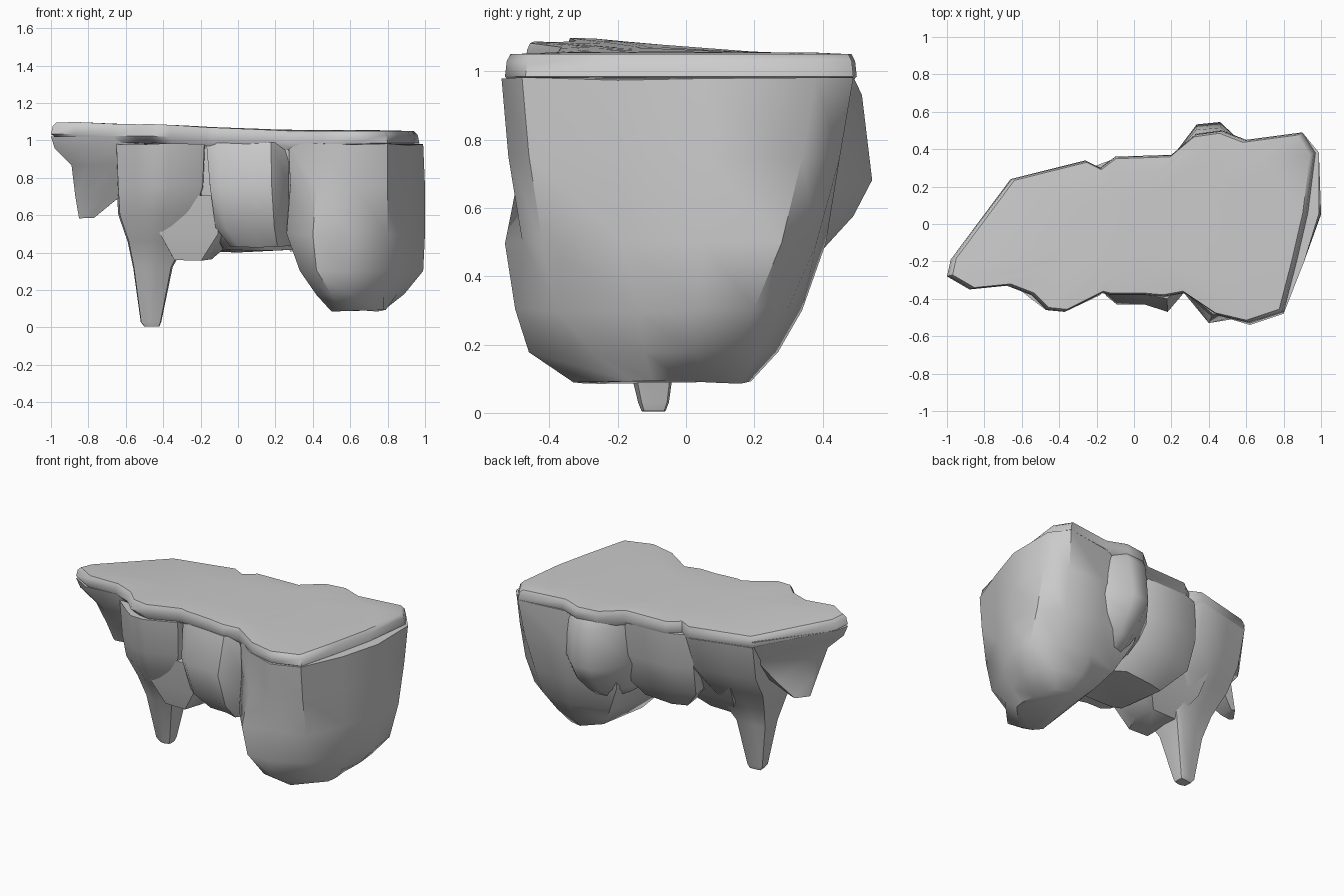
import bpy
import bmesh
import math
from mathutils import noise, Vector

default_cube = bpy.data.objects.get("Cube")
if default_cube:
    bpy.data.objects.remove(default_cube, do_unlink=True)

stone = bpy.data.materials.new("grey stone")
stone.use_nodes = True
stone.diffuse_color = (0.6, 0.6, 0.6, 1)
stone.node_tree.nodes["Principled BSDF"].inputs["Base Color"].default_value = (0.6, 0.6, 0.6, 1)


def loft(name, rings):
    """Skin neighbouring rings of points, close both ends and shade smooth."""
    bm = bmesh.new()
    rings = [[bm.verts.new(point) for point in ring] for ring in rings]
    count = len(rings[0])
    for upper, lower in zip(rings, rings[1:]):
        for i in range(count):
            j = (i + 1) % count
            bm.faces.new((upper[i], upper[j], lower[j], lower[i]))
    bm.faces.new(rings[0])
    bm.faces.new(reversed(rings[-1]))
    bmesh.ops.recalc_face_normals(bm, faces=bm.faces)
    mesh = bpy.data.meshes.new(name)
    bm.to_mesh(mesh)
    bm.free()
    mesh.materials.append(stone)
    rock = bpy.data.objects.new(name, mesh)
    bpy.context.collection.objects.link(rock)
    bpy.ops.object.select_all(action="DESELECT")
    rock.select_set(True)
    bpy.context.view_layer.objects.active = rock
    bpy.ops.object.shade_smooth_by_angle(angle=math.radians(45))


def roughen(x, y, z, rough):
    """Shift a point up or down a little for a natural look."""
    return Vector((x, y, z + rough * noise.noise(Vector((x, y, z)) * 4)))


def hanging_rock(name, outline, levels, rough=0.015):
    """Loft an outline downwards, fitted to the bounds given at each height."""
    xs, ys = zip(*outline)
    left, wide = min(xs), max(xs) - min(xs)
    front, deep = min(ys), max(ys) - min(ys)
    loft(name, [[roughen(x_min + (x - left) / wide * (x_max - x_min),
                         y_min + (y - front) / deep * (y_max - y_min), z, rough)
                 for x, y in outline]
                for z, x_min, x_max, y_min, y_max in levels])


# Top slab with a ragged rim, rising towards the thin end
rim = [(-1, -.28), (-.98, -.19), (-.66, .24), (-.26, .34), (-.18, .3), (-.1, .36),
       (.2, .37), (.33, .48), (.47, .5), (.6, .45), (.9, .49), (.97, .38), (.93, .06),
       (.87, -.2), (.8, -.47), (.62, -.53), (.45, -.49), (.27, -.37), (.16, -.39),
       (.05, -.38), (-.13, -.38), (-.17, -.37), (-.37, -.47), (-.47, -.46),
       (-.55, -.38), (-.68, -.33), (-.88, -.35)]


def lift(x, y):
    return .07 * max(0, .3 - x) * max(0, .25 - y)


loft("top_slab", [[(x * scale, y * scale, height + lift(x * scale, y * scale)) for x, y in rim]
                  for height, scale in ((1.055, .4), (1.055, .75), (1.05, .97),
                                        (1.03, .99), (.985, 1), (.95, .94))])

# Large boulder on one end, ring by ring from the top
boulder = [
    (.98, [(.27, -.36), (.42, -.48), (.62, -.54), (.8, -.48), (.91, -.2),
           (.99, .06), (.99, .38), (.9, .49), (.6, .45), (.25, .4)]),
    (.75, [(.28, -.36), (.42, -.48), (.62, -.52), (.8, -.46), (.91, -.2),
           (1, .06), (.99, .34), (.88, .45), (.6, .44), (.25, .4)]),
    (.5, [(.26, -.36), (.4, -.53), (.6, -.48), (.8, -.42), (.91, -.18),
          (1, .05), (.99, .28), (.85, .38), (.6, .41), (.28, .33)]),
    (.3, [(.33, -.36), (.42, -.5), (.58, -.5), (.79, -.38), (.9, -.14),
          (.99, .03), (.98, .2), (.85, .3), (.62, .34), (.38, .26)]),
    (.18, [(.42, -.3), (.5, -.44), (.6, -.46), (.78, -.27), (.85, -.12),
           (.89, .02), (.88, .15), (.8, .22), (.64, .27), (.46, .18)]),
    (.09, [(.5, -.25), (.54, -.3), (.62, -.33), (.78, -.16), (.79, -.1),
           (.78, 0), (.77, .1), (.74, .16), (.65, .19), (.54, .1)])]
loft("large_boulder", [[roughen(x, y, z, .015) for x, y in ring] for z, ring in boulder])

# Bulge at the back of the boulder
hanging_rock("back_bulge",
             [(.1, .1), (.62, .1), (.64, .42), (.46, .54), (.32, .53), (.14, .36)],
             [(.98, .12, .64, 0, .49), (.93, .12, .64, 0, .515), (.68, .14, .62, 0, .545),
              (.57, .18, .6, 0, .49), (.48, .22, .55, 0, .4), (.4, .28, .5, 0, .3)])

# Bridge of rock in the middle, with a stepped front column
hanging_rock("middle_rock",
             [(-.2, -.35), (-.12, -.4), (.18, -.4), (.35, -.36), (.4, .2), (.2, .37),
              (-.1, .36), (-.25, .3)],
             [(.98, -.25, .4, -.36, .36), (.75, -.25, .4, -.36, .34),
              (.55, -.23, .4, -.34, .28), (.41, -.1, .32, -.22, .16)])
hanging_rock("front_column",
             [(-.16, -.2), (-.16, -.39), (-.1, -.44), (.05, -.44), (.17, -.48),
              (.26, -.37), (.26, -.2)],
             [(.99, -.17, .27, -.4, -.2), (.75, -.15, .27, -.47, -.2),
              (.53, -.12, .28, -.41, -.15), (.43, -.04, .28, -.33, -.1)])

# Low ridge between the spike and the middle
hanging_rock("low_ridge",
             [(-.4, -.3), (-.15, -.3), (-.05, -.1), (-.1, .1), (-.4, .1)],
             [(.7, -.45, 0, -.35, .2), (.5, -.42, .02, -.32, .1), (.365, -.34, -.14, -.28, -.02)])

# Rock that narrows into the long spike
hanging_rock("spike_rock",
             [(-.65, -.32), (-.55, -.4), (-.47, -.46), (-.37, -.47), (-.18, -.38),
              (-.16, -.05), (-.18, .29), (-.26, .34), (-.5, .28), (-.66, .24)],
             [(.98, -.66, -.16, -.47, .34), (.75, -.65, -.17, -.44, .28),
              (.6, -.64, -.22, -.38, .17), (.46, -.59, -.28, -.29, .06),
              (.32, -.56, -.35, -.21, -.01), (.03, -.52, -.41, -.14, -.05),
              (.005, -.5, -.42, -.13, -.06)], rough=.008)

# Thin wing with a short prong
hanging_rock("wing_prong",
             [(-1, -.28), (-.98, -.19), (-.66, .24), (-.5, .2), (-.5, -.32),
              (-.68, -.33), (-.88, -.35)],
             [(1.02, -1, -.5, -.35, .24), (.96, -.98, -.5, -.33, .22),
              (.87, -.89, -.52, -.28, .17), (.7, -.87, -.63, -.17, .06),
              (.585, -.85, -.77, -.11, -.01)], rough=.008)
